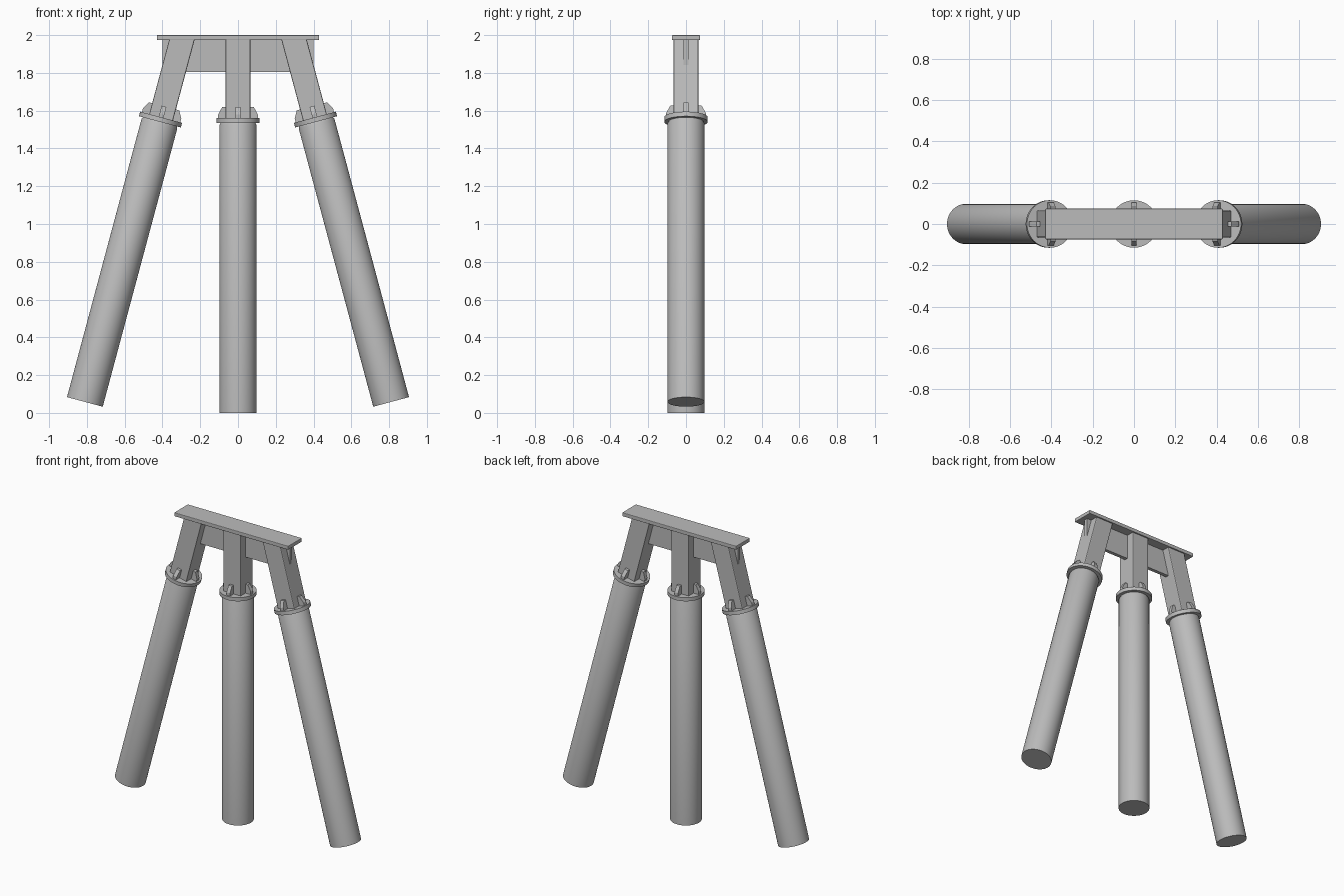
import bpy, bmesh, math
from mathutils import Matrix, Vector

if "Cube" in bpy.data.objects:
    bpy.data.objects.remove(bpy.data.objects["Cube"])

steel = bpy.data.materials.new("grey steel")
steel.diffuse_color = (0.5, 0.5, 0.5, 1)
steel.use_nodes = True
steel.node_tree.nodes["Principled BSDF"].inputs["Base Color"].default_value = steel.diffuse_color

PILE_R, POST = 0.098, 0.065
FLANGE_Z, TOP_Z = 1.56, 1.978


def finish(name, bm, bevel=0.0, smooth=False):
    bmesh.ops.recalc_face_normals(bm, faces=bm.faces)
    me = bpy.data.meshes.new(name)
    bm.to_mesh(me)
    bm.free()
    me.materials.append(steel)
    ob = bpy.data.objects.new(name, me)
    bpy.context.collection.objects.link(ob)
    if bevel:
        mod = ob.modifiers.new("bevel", 'BEVEL')
        mod.width, mod.segments = bevel, 2
    if smooth:
        bpy.ops.object.select_all(action='DESELECT')
        ob.select_set(True)
        bpy.context.view_layer.objects.active = ob
        bpy.ops.object.shade_smooth_by_angle(angle=math.radians(30))
    return ob


def box(name, x, y, z0, z1, bevel=0.0):
    bm = bmesh.new()
    bmesh.ops.create_cube(bm, size=1)
    for v in bm.verts:
        v.co = Vector((v.co.x * 2 * x, v.co.y * 2 * y, z0 if v.co.z < 0 else z1))
    return finish(name, bm, bevel)


def lathe(name, profile, frame, sides=48):
    """Closed solid of revolution from (radius, height) pairs."""
    bm = bmesh.new()
    rings = [[bm.verts.new((r * math.cos(2 * math.pi * i / sides),
                            r * math.sin(2 * math.pi * i / sides), z))
              for i in range(sides)] for r, z in profile]
    for a, b in zip(rings, rings[1:]):
        for i in range(sides):
            j = (i + 1) % sides
            bm.faces.new((a[i], a[j], b[j], b[i]))
    bm.faces.new(rings[0])
    bm.faces.new(rings[-1])
    bm.transform(frame)
    return finish(name, bm, smooth=True)


def ribs(name, frame):
    """Four stiffener plates between post and flange."""
    profile = [(0.06, 1.555), (0.105, 1.555), (0.105, 1.58), (0.083, 1.62), (0.06, 1.62)]
    bm = bmesh.new()
    for k in range(4):
        rot = Matrix.Rotation(k * math.pi / 2, 4, 'Z')
        sides = [[bm.verts.new(frame @ rot @ Vector((x, y, z))) for x, z in profile]
                 for y in (-0.013, 0.013)]
        bm.faces.new(sides[0])
        bm.faces.new(sides[1])
        for i in range(5):
            j = (i + 1) % 5
            bm.faces.new((sides[0][i], sides[0][j], sides[1][j], sides[1][i]))
    finish(name, bm)


def post(name, frame):
    """Square post whose upper end is cut level under the cap plate."""
    bm = bmesh.new()
    bmesh.ops.create_cube(bm, size=1)
    axis = frame.to_3x3() @ Vector((0, 0, 1))
    for v in bm.verts:
        top = v.co.z > 0
        p = frame @ Vector((v.co.x * 2 * POST, v.co.y * 2 * POST, FLANGE_Z - 0.01))
        v.co = p + axis * ((TOP_Z + 0.004 - p.z) / axis.z) if top else p
    finish(name, bm, 0.006)


# Three legs: one upright, two raked outward
for side, label in ((-1, "left"), (0, "middle"), (1, "right")):
    tilt = Matrix.Rotation(math.radians(-15 * side), 4, 'Y')
    flange_centre = Vector((0.407 * side, 0, 1.565 if side else FLANGE_Z))
    frame = Matrix.Translation(flange_centre) @ tilt @ Matrix.Translation((0, 0, -FLANGE_Z))
    lathe(label + "_pile", [(PILE_R, 0), (PILE_R, 1.525), (0.092, 1.536)], frame)
    lathe(label + "_flange", [(0.115, 1.535), (0.115, FLANGE_Z)], frame)
    ribs(label + "_flange_ribs", frame)
    post(label + "_post", frame)

# Web plate joining the posts, and the cap plate on top
box("web_plate", 0.4, 0.012, 1.805, 1.98)
box("cap_plate", 0.43, 0.074, 1.974, 2.0, 0.004)
